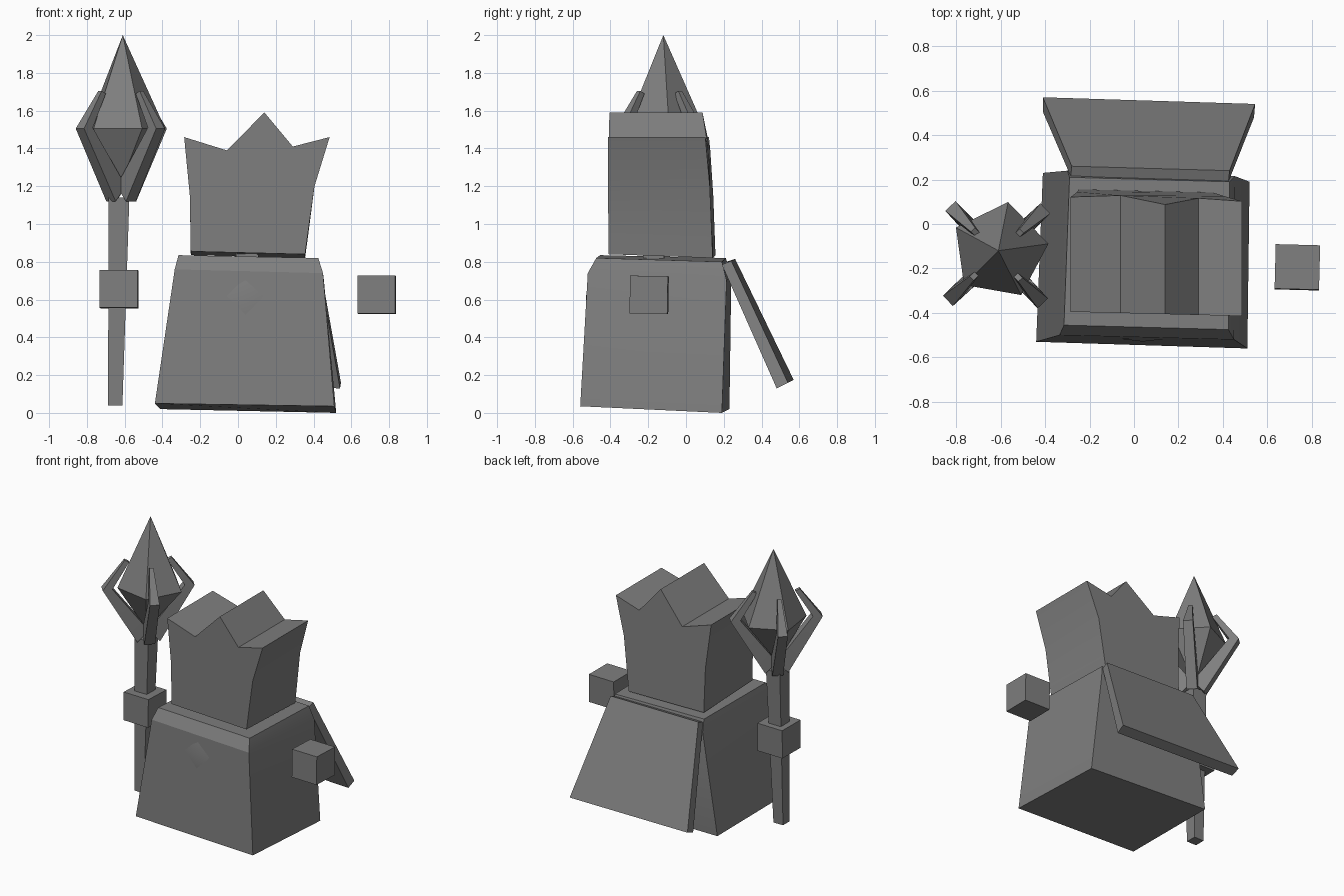
import bpy, bmesh, math
from mathutils import Matrix, Vector

default = bpy.data.objects.get("Cube")
if default:
    bpy.data.objects.remove(default, do_unlink=True)

stone = bpy.data.materials.new("stone_grey")
stone.use_nodes = True
colour = (0.21, 0.21, 0.21, 1)
stone.diffuse_color = colour
stone.node_tree.nodes["Principled BSDF"].inputs["Base Color"].default_value = colour


def finish(name, bm):
    bmesh.ops.recalc_face_normals(bm, faces=bm.faces)
    mesh = bpy.data.meshes.new(name)
    bm.to_mesh(mesh)
    bm.free()
    mesh.materials.append(stone)
    obj = bpy.data.objects.new(name, mesh)
    bpy.context.collection.objects.link(obj)
    bpy.ops.object.select_all(action='DESELECT')
    obj.select_set(True)
    bpy.context.view_layer.objects.active = obj
    bpy.ops.object.shade_smooth_by_angle(angle=math.radians(24))
    return obj


def loft(name, rings):
    """Join matching rings of points with quads and cap both ends."""
    bm = bmesh.new()
    loops = [[bm.verts.new(p) for p in ring] for ring in rings]
    n = len(loops[0])
    for a, b in zip(loops, loops[1:]):
        for i in range(n):
            j = (i + 1) % n
            bm.faces.new((a[i], a[j], b[j], b[i]))
    bm.faces.new(loops[0])
    bm.faces.new(loops[-1])
    return finish(name, bm)


def block(name, centre, size):
    bm = bmesh.new()
    bmesh.ops.create_cube(bm, size=1)
    turn = Matrix.Rotation(math.radians(-1.5), 4, 'Z') @ Matrix.Rotation(math.radians(-1), 4, 'X')
    bm.transform(Matrix.Translation(centre) @ turn @ Matrix.Diagonal((*size, 1)))
    return finish(name, bm)


def square(x, y, z, half):
    return [(x - half, y - half, z), (x + half, y - half, z),
            (x + half, y + half, z), (x - half, y + half, z)]


# Robe: a tapering block with a soft shoulder, leaning slightly
loft("robe", [
    [(-.44, -.53, .05), (.51, -.56, .035), (.52, .19, 0), (-.41, .23, .02)],
    [(-.335, -.5, .76), (.45, -.52, .74), (.455, .215, .70), (-.30, .24, .74)],
    [(-.315, -.455, .835), (.425, -.475, .82), (.43, .19, .80), (-.29, .21, .82)],
])

# Shallow faceted clasp on the chest
bm = bmesh.new()
bmesh.ops.create_cone(bm, segments=4, radius1=.1, radius2=0, depth=.012, cap_ends=True)
bm.transform(Matrix.Translation((.04, -.523, .62)) @ Matrix.Rotation(math.radians(85), 4, 'X'))
finish("clasp", bm)

block("neck", (.05, -.17, .835), (.12, .11, .06))

# Head and crown: a three-pointed outline carried from front to back
outline = [(-.25, .855), (.355, .84), (.37, .95), (.405, 1.2), (.485, 1.46), (.29, 1.41),
           (.14, 1.59), (-.06, 1.39), (-.285, 1.46), (-.255, 1.15)]


def back_y(x, z):
    return .15 - .04 * (z - .85) - .14 * max(0, z - 1.38) - .025 * x


loft("crowned_head", [
    [(x, -.402 - .025 * x, z) for x, z in outline],
    [(x, back_y(x, z), z - (.02 if z < 1 else 0)) for x, z in outline],
])

# Cape: a flared slab hanging away from the back
loft("cape", [
    [(-.285, .215, .80), (.425, .19, .785), (.43, .24, .805), (-.28, .26, .815)],
    [(-.41, .505, .15), (.54, .48, .13), (.545, .54, .16), (-.41, .57, .175)],
])

# Hands
block("left_hand", (.735, -.195, .625), (.2, .2, .2))
block("right_hand", (-.63, -.155, .655), (.2, .2, .2))

# Staff shaft
loft("staff_shaft", [square(-.65, -.155, .04, .038), square(-.63, -.14, 1.14, .055)])

# Five-sided gem
bm = bmesh.new()
belt = [bm.verts.new((-.605 + .222 * math.cos(a), -.12 + .222 * math.sin(a), 1.505))
        for a in (math.radians(8 + 72 * i) for i in range(5))]
for tip in ((-.61, -.12, 2), (-.63, -.135, 1.19)):
    point = bm.verts.new(tip)
    for i in range(5):
        bm.faces.new((belt[i], belt[(i + 1) % 5], point))
finish("staff_gem", bm)

# Four bent claws around the gem: inner radius, outer radius, inner z, outer z, half width
claw = [(0, .075, 1.2, 1.12, .036), (.238, .302, 1.51, 1.505, .032), (.125, .155, 1.69, 1.705, .013)]
for k in range(4):
    turn = Matrix.Rotation(math.radians(43.5 + 90 * k), 3, 'Z')
    centre = Vector((-.618, -.138, 0))
    loft(f"staff_claw_{k + 1}", [
        [centre + turn @ Vector(p) for p in ((ri, -w, zi), (ro, -w, zo), (ro, w, zo), (ri, w, zi))]
        for ri, ro, zi, zo, w in claw])
